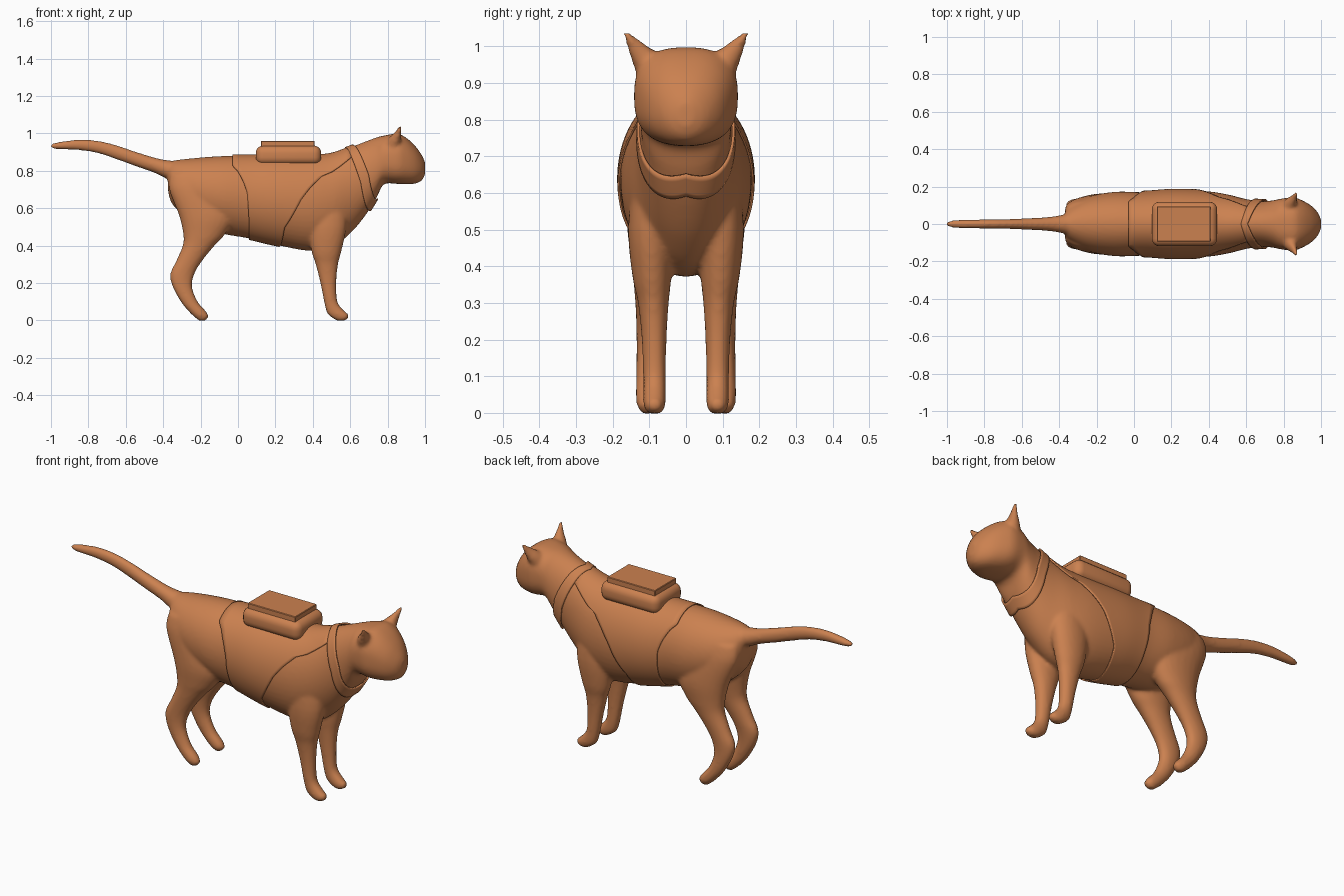
import bpy, bmesh, math
from mathutils import Vector as V

if "Cube" in bpy.data.objects:
    bpy.data.objects.remove(bpy.data.objects["Cube"])

mat = bpy.data.materials.new("warm_brown")
mat.diffuse_color = (0.6, 0.22, 0.08, 1)
mat.use_nodes = True
mat.node_tree.nodes["Principled BSDF"].inputs["Base Color"].default_value = mat.diffuse_color


def smooth_rows(rows, n=5):
    """Catmull-Rom interpolation of equal-length tuples."""
    out = []
    for i in range(len(rows) - 1):
        p = [rows[max(0, min(len(rows) - 1, i + k))] for k in (-1, 0, 1, 2)]
        for j in range(n):
            t = j / n
            out.append(tuple(
                b + 0.5 * t * (c - a + t * (2 * a - 5 * b + 4 * c - d + t * (3 * (b - c) + d - a)))
                for a, b, c, d in zip(*p)))
    return out + [tuple(rows[-1])]


def ring_point(center, a, b, e, ang):
    s, c = math.sin(ang), math.cos(ang)
    f = lambda v: math.copysign(abs(v) ** (2 / e), v)
    return V(center) + V(a) * f(s) + V(b) * f(c)


def loft(bm, rings, sides=32):
    loops = [[bm.verts.new(ring_point(*r, 2 * math.pi * i / sides)) for i in range(sides)]
             for r in rings]
    for p, q in zip(loops, loops[1:]):
        for i in range(sides):
            j = (i + 1) % sides
            bm.faces.new((p[i], p[j], q[j], q[i]))
    bm.faces.new(loops[0][::-1])
    bm.faces.new(loops[-1])


def finish(bm, name):
    bmesh.ops.recalc_face_normals(bm, faces=bm.faces)
    me = bpy.data.meshes.new(name)
    bm.to_mesh(me)
    bm.free()
    me.materials.append(mat)
    for p in me.polygons:
        p.use_smooth = True
    ob = bpy.data.objects.new(name, me)
    bpy.context.collection.objects.link(ob)
    return ob


# Torso, neck and head: x, bottom, top, half width, squareness
TORSO = smooth_rows([
    (-0.375, 0.70, 0.82, 0.045, 2), (-0.35, 0.62, 0.852, 0.09, 2), (-0.25, 0.53, 0.866, 0.145, 2),
    (-0.10, 0.468, 0.878, 0.172, 2), (0.05, 0.44, 0.879, 0.17, 2), (0.20, 0.405, 0.879, 0.18, 2),
    (0.38, 0.372, 0.879, 0.176, 2), (0.50, 0.39, 0.889, 0.158, 2), (0.60, 0.465, 0.925, 0.133, 2),
    (0.68, 0.56, 0.956, 0.122, 2.1), (0.74, 0.655, 0.978, 0.126, 2.2), (0.78, 0.728, 0.988, 0.134, 2.4),
    (0.85, 0.73, 0.998, 0.142, 2.6), (0.90, 0.728, 0.976, 0.126, 2.5), (0.95, 0.732, 0.93, 0.096, 2.3),
    (0.985, 0.75, 0.88, 0.058, 2), (1.0, 0.782, 0.845, 0.022, 2)])


def x_ring(x, lo, hi, w, e=2):
    return (x, 0, (lo + hi) / 2), (0, w, 0), (0, 0, (hi - lo) / 2), e


bm = bmesh.new()
loft(bm, [x_ring(*r) for r in TORSO], 48)

# Tail
TAIL = [(-0.30, 0.74, 0.85, 0.06), (-0.38, 0.758, 0.857, 0.05), (-0.45, 0.79, 0.872, 0.038),
        (-0.55, 0.825, 0.903, 0.032), (-0.65, 0.861, 0.937, 0.027), (-0.75, 0.894, 0.961, 0.025),
        (-0.85, 0.91, 0.967, 0.024), (-0.94, 0.914, 0.957, 0.022), (-0.985, 0.917, 0.948, 0.016),
        (-1.003, 0.925, 0.94, 0.008)]
loft(bm, [x_ring(*r) for r in smooth_rows(TAIL, 3)], 20)

# Legs: z, rear x, front x, centre y, half width
FRONT_LEG = [(0.66, 0.37, 0.58, 0.085, 0.06), (0.50, 0.375, 0.58, 0.095, 0.063),
             (0.37, 0.393, 0.553, 0.093, 0.053), (0.30, 0.415, 0.535, 0.089, 0.042),
             (0.20, 0.44, 0.526, 0.087, 0.034), (0.10, 0.46, 0.532, 0.086, 0.031),
             (0.055, 0.47, 0.565, 0.086, 0.031), (0.03, 0.482, 0.592, 0.086, 0.031),
             (0.01, 0.51, 0.588, 0.086, 0.027), (-0.002, 0.53, 0.57, 0.086, 0.015)]
HIND_LEG = [(0.78, -0.36, -0.10, 0.07, 0.055), (0.70, -0.368, -0.06, 0.08, 0.068),
            (0.56, -0.315, -0.02, 0.09, 0.073), (0.46, -0.293, -0.07, 0.094, 0.062),
            (0.40, -0.296, -0.125, 0.096, 0.052), (0.32, -0.33, -0.19, 0.098, 0.042),
            (0.25, -0.362, -0.232, 0.10, 0.036), (0.18, -0.35, -0.245, 0.102, 0.033),
            (0.10, -0.306, -0.215, 0.104, 0.032), (0.05, -0.266, -0.172, 0.105, 0.032),
            (0.02, -0.235, -0.157, 0.105, 0.029), (-0.002, -0.208, -0.175, 0.105, 0.015)]
# Ears: x, y, z, radius along x, radius across
EAR = [(0.825, 0.085, 0.93, 0.05, 0.05), (0.84, 0.118, 0.972, 0.032, 0.034),
       (0.856, 0.142, 1.004, 0.017, 0.021), (0.868, 0.166, 1.04, 0.007, 0.009)]
for s in (-1, 1):
    for leg in (FRONT_LEG, HIND_LEG):
        loft(bm, [((( a + b) / 2, s * y, z), ((b - a) / 2, 0, 0), (0, w, 0), 2.1)
                  for z, a, b, y, w in smooth_rows(leg, 4)], 24)
    loft(bm, [((x, s * y, z), (ra, 0, 0), (0, s * 0.8 * rb, -0.6 * rb), 2)
              for x, y, z, ra, rb in smooth_rows(EAR, 3)], 20)

# Blend all the parts into one smooth skin
cat = finish(bm, "cat_body")
rm = cat.modifiers.new("blend", 'REMESH')
rm.mode, rm.voxel_size, rm.use_smooth_shade = 'VOXEL', 0.009, True
sm = cat.modifiers.new("soften", 'SMOOTH')
sm.factor, sm.iterations = 0.5, 7


def torso_point(x, ang):
    for p, q in zip(TORSO, TORSO[1:]):
        if p[0] <= x <= q[0]:
            t = (x - p[0]) / (q[0] - p[0])
            return ring_point(*x_ring(*(a + (b - a) * t for a, b in zip(p, q))), ang)


def wrap(name, keys, offset, thick, steps=20, sides=96):
    """Fabric around the torso; keys are (degrees from the spine, rear x, front x)."""
    bm = bmesh.new()
    rows = []
    for i in range(sides):
        d = 360 * i / sides
        m = min(d, 360 - d)
        for p, q in zip(keys, keys[1:]):
            if p[0] <= m <= q[0]:
                t = (m - p[0]) / (q[0] - p[0])
                lo, hi = (p[k] + (q[k] - p[k]) * t for k in (1, 2))
                break
        rows.append([bm.verts.new(torso_point(lo + (hi - lo) * k / steps, math.radians(d)))
                     for k in range(steps + 1)])
    for i in range(sides):
        p, q = rows[i], rows[(i + 1) % sides]
        for k in range(steps):
            bm.faces.new((p[k], p[k + 1], q[k + 1], q[k]))
    ob = finish(bm, name)
    sw = ob.modifiers.new("hug", 'SHRINKWRAP')
    sw.target, sw.wrap_mode, sw.offset = cat, 'ABOVE_SURFACE', offset
    so = ob.modifiers.new("cloth", 'SOLIDIFY')
    so.thickness, so.offset = thick, 0
    return ob


# Vest saddle with its belly girth, and the sloping collar
wrap("vest", [(0, -0.03, 0.60), (42, -0.03, 0.61), (53, 0.0, 0.50), (56, 0.005, 0.45), (70, 0.03, 0.39),
              (85, 0.05, 0.34), (125, 0.06, 0.25), (180, 0.06, 0.22)], 0.005, 0.006)
wrap("collar", [(0, 0.575, 0.61), (45, 0.61, 0.655), (90, 0.655, 0.70), (180, 0.705, 0.74)],
     0.008, 0.008, 5)


# Back pack and its lid
def box(name, x0, x1, w, z0, z1, bevel, segments):
    bm = bmesh.new()
    bmesh.ops.create_cube(bm, size=1)
    for v in bm.verts:
        v.co = V(((x0 + x1) / 2 + v.co.x * (x1 - x0), v.co.y * 2 * w, (z0 + z1) / 2 + v.co.z * (z1 - z0)))
    bmesh.ops.bevel(bm, geom=bm.edges[:], offset=bevel, segments=segments, profile=0.5, affect='EDGES')
    ob = finish(bm, name)
    bpy.ops.object.select_all(action='DESELECT')
    ob.select_set(True)
    bpy.context.view_layer.objects.active = ob
    bpy.ops.object.shade_smooth_by_angle(angle=math.radians(35))


box("back_pack", 0.095, 0.445, 0.118, 0.832, 0.935, 0.04, 5)
box("pack_lid", 0.122, 0.41, 0.093, 0.92, 0.96, 0.003, 1)
